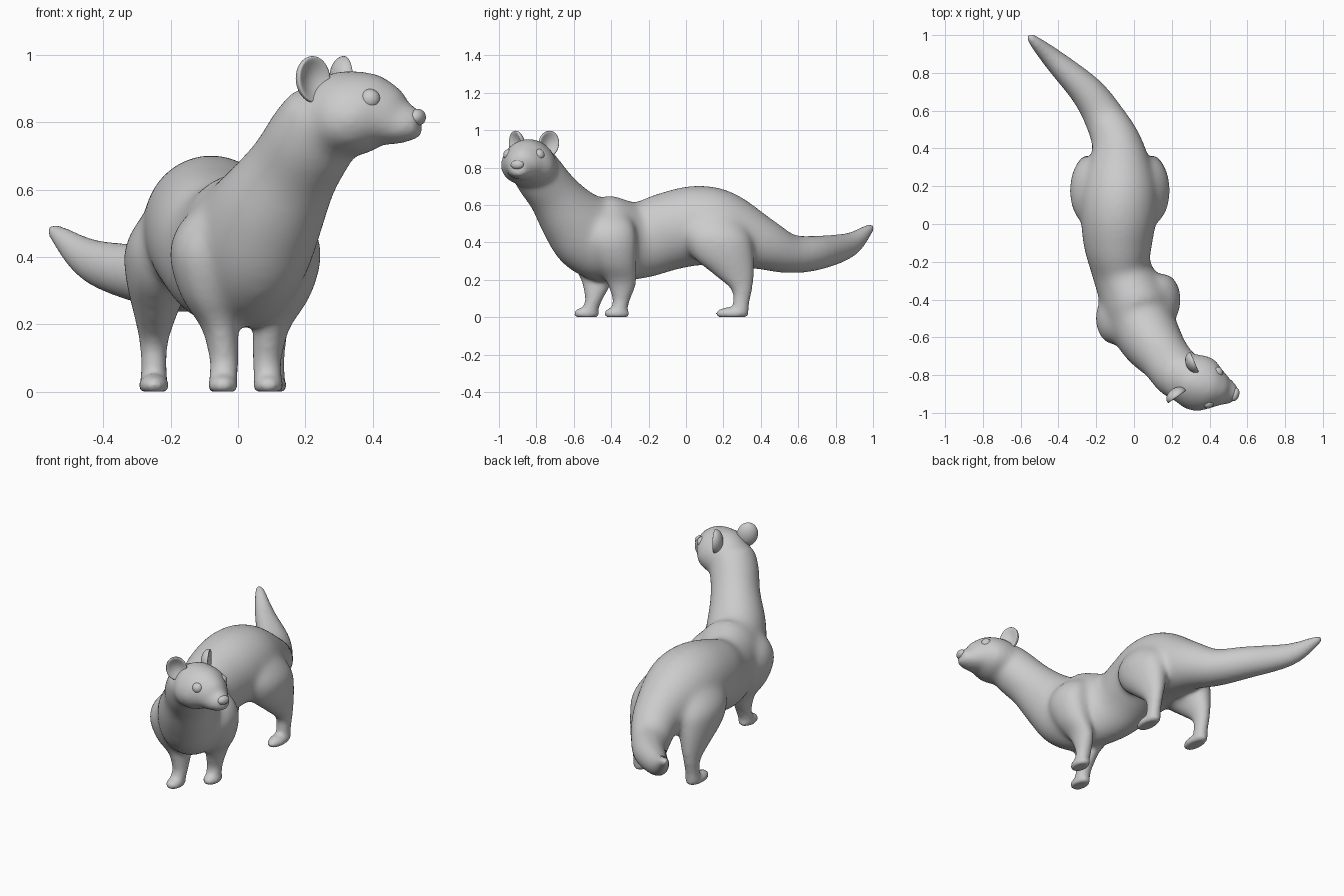
import bpy, bmesh, math
from mathutils import Vector, Matrix

if "Cube" in bpy.data.objects:
    bpy.data.objects.remove(bpy.data.objects["Cube"])

N = 28  # points per ring
SUB = 5  # rings between stations


def spline(pts):
    """Catmull-Rom through stations (x, y, z, half width, half height)."""
    out = []
    for i in range(len(pts) - 1):
        p = [pts[max(i - 1, 0)], pts[i], pts[i + 1], pts[min(i + 2, len(pts) - 1)]]
        for k in range(SUB):
            t = k / SUB
            out.append([0.5 * (2 * b + (c - a) * t + (2 * a - 5 * b + 4 * c - d) * t * t
                               + (3 * b - a - 3 * c + d) * t ** 3) for a, b, c, d in zip(*p)])
    out.append(list(pts[-1]))
    return out


def loft(bm, pts, flat=False, taper=0.0):
    """Closed elliptical tube; flat keeps the rings horizontal (legs)."""
    st = spline(pts)
    rings = []
    for i, s in enumerate(st):
        c = Vector(s[:3])
        if flat:
            side, up = Vector((1, 0, 0)), Vector((0, 1, 0))
        else:
            t = (Vector(st[min(i + 1, len(st) - 1)][:3]) - Vector(st[max(i - 1, 0)][:3])).normalized()
            side = t.cross(Vector((0, 0, 1))).normalized()
            up = side.cross(t)
        ring = []
        for k in range(N):
            a = 2 * math.pi * k / N
            w = math.cos(a) * (1 - taper * math.sin(a))
            ring.append(bm.verts.new(c + side * w * max(s[3], 0.004) + up * math.sin(a) * max(s[4], 0.004)))
        rings.append(ring)
    faces = [bm.faces.new(rings[0]), bm.faces.new(rings[-1])]
    for r0, r1 in zip(rings, rings[1:]):
        for k in range(N):
            faces.append(bm.faces.new((r0[k], r0[(k + 1) % N], r1[(k + 1) % N], r1[k])))
    bmesh.ops.recalc_face_normals(bm, faces=faces)


def ball(bm, c, r, rot=0.0):
    m = Matrix.Translation(c) @ Matrix.Rotation(rot, 4, 'Z') @ Matrix.Diagonal((*r, 1))
    return bmesh.ops.create_uvsphere(bm, u_segments=32, v_segments=20, radius=1, matrix=m)['verts']


def finish(bm, name):
    me = bpy.data.meshes.new(name)
    bm.to_mesh(me)
    bm.free()
    me.polygons.foreach_set('use_smooth', [True] * len(me.polygons))
    ob = bpy.data.objects.new(name, me)
    bpy.context.collection.objects.link(ob)
    return ob


# head frame: s along the muzzle, t to the animal's left
YAW = math.radians(-17)
D = Vector((math.cos(YAW), math.sin(YAW), 0))
L = Vector((-D.y, D.x, 0))


def head(s, t, z):
    return Vector((0.33, -0.84, z)) + D * s + L * t


bm = bmesh.new()

# tail, trunk and neck
loft(bm, [
    (-.555, 1.0, .488, .008, .008), (-.535, .975, .468, .027, .027), (-.425, .87, .385, .057, .066),
    (-.25, .70, .344, .09, .092), (-.15, .55, .340, .112, .107),
    (-.085, .40, .395, .14, .145), (-.075, .20, .47, .195, .202), (-.08, .06, .49, .203, .214),
    (-.085, -.10, .457, .184, .21), (-.065, -.25, .41, .158, .205),
    (.01, -.42, .42, .185, .232), (.045, -.53, .455, .175, .217), (.095, -.62, .54, .163, .177),
    (.165, -.71, .66, .138, .142), (.225, -.785, .76, .136, .136), (.275, -.83, .84, .12, .115),
    (.285, -.84, .87, .05, .05)])

# head
loft(bm, [(*head(s, 0, z), w, h) for s, z, w, h in [
    (-.15, .83, .02, .02), (-.125, .83, .08, .07), (-.06, .83, .135, .118), (0, .827, .15, .128),
    (.06, .827, .14, .12), (.11, .818, .107, .098), (.155, .802, .077, .07),
    (.195, .793, .056, .05), (.215, .788, .038, .036), (.222, .788, .01, .01)]], taper=0.16)

# legs: stations with half width and half depth, mirrored about x = mid / 2
front_leg = [(.08, -.40, .58, .03, .03), (.10, -.40, .555, .06, .08), (.138, -.40, .49, .088, .125),
             (.157, -.40, .40, .092, .137), (.137, -.375, .28, .078, .112), (.10, -.345, .19, .055, .082),
             (.087, -.345, .10, .043, .048), (.088, -.355, .05, .042, .044), (.09, -.36, .015, .043, .05)]
hind_leg = [(.0, .13, .60, .03, .05), (.025, .14, .565, .07, .11), (.06, .15, .50, .092, .155),
            (.087, .17, .42, .102, .178), (.09, .20, .32, .092, .165), (.095, .255, .23, .066, .112),
            (.10, .297, .15, .043, .057), (.10, .295, .08, .038, .044), (.10, .285, .015, .042, .048)]
for leg, mid, low, high, toe, length in [(front_leg, .045, -.162, -.10, -.37, .068),
                                         (hind_leg, -.15, 0, 0, .247, .088)]:
    for left in (False, True):
        fx = (lambda x: mid - x) if left else (lambda x: x)
        fy = (lambda y, z: y + low + (high - low) * min(z / .4, 1)) if left else (lambda y, z: y)
        loft(bm, [(fx(x), fy(y, z), z, a, b) for x, y, z, a, b in leg], flat=True)
        # paw with a flat sole
        for v in ball(bm, (fx(leg[-1][0]), fy(toe, 0), .018), (.045, length, .036)):
            v.co.z = max(v.co.z, 0)

# blend everything into one skin
shape = finish(bm, "blend_source")
rm = shape.modifiers.new("blend", 'REMESH')
rm.mode = 'VOXEL'
rm.voxel_size = 0.01
rm.use_smooth_shade = True
bpy.context.view_layer.update()
skin = bpy.data.meshes.new_from_object(shape.evaluated_get(bpy.context.evaluated_depsgraph_get()))
bpy.data.objects.remove(shape)
body = bpy.data.objects.new("body", skin)
bpy.context.collection.objects.link(body)

# soften joints strongly on the trunk and neck, lightly on paws, muzzle and tail tip
group = body.vertex_groups.new(name="joints")
for v in skin.vertices:
    x, y, z = v.co
    w = min((z - .14) / .12, (.75 - y) / .25, (.42 - x) / .08, 1)
    if w > 0:
        group.add([v.index], w, 'REPLACE')
for name, times, vg in (("joints", 60, "joints"), ("overall", 7, "")):
    sm = body.modifiers.new(name, 'SMOOTH')
    sm.factor = 0.5
    sm.iterations = times
    sm.vertex_group = vg

# eyes, ears and nose
for side, word, back, turn in ((-1, "right", -.08, 38), (1, "left", -.045, 40)):
    bm = bmesh.new()
    ball(bm, head(.09, side * .083, .868), (.031, .031, .031))
    finish(bm, word + "_eye")

    bm = bmesh.new()
    verts = ball(bm, (0, 0, 0), (.042, .058, .07))
    for v in verts:  # hollow the front of the ear, leaving a round rim
        if v.co.x > 0:
            v.co.x *= 0.8 - 1.1 * v.co.x / .042
    ear = finish(bm, word + "_ear")
    ear.location = head(back, side * .098, .927)
    ear.rotation_euler = (side * math.radians(-10), 0, YAW + side * math.radians(turn))

bm = bmesh.new()
ball(bm, head(.213, 0, .815), (.023, .036, .025), YAW)
finish(bm, "nose")
